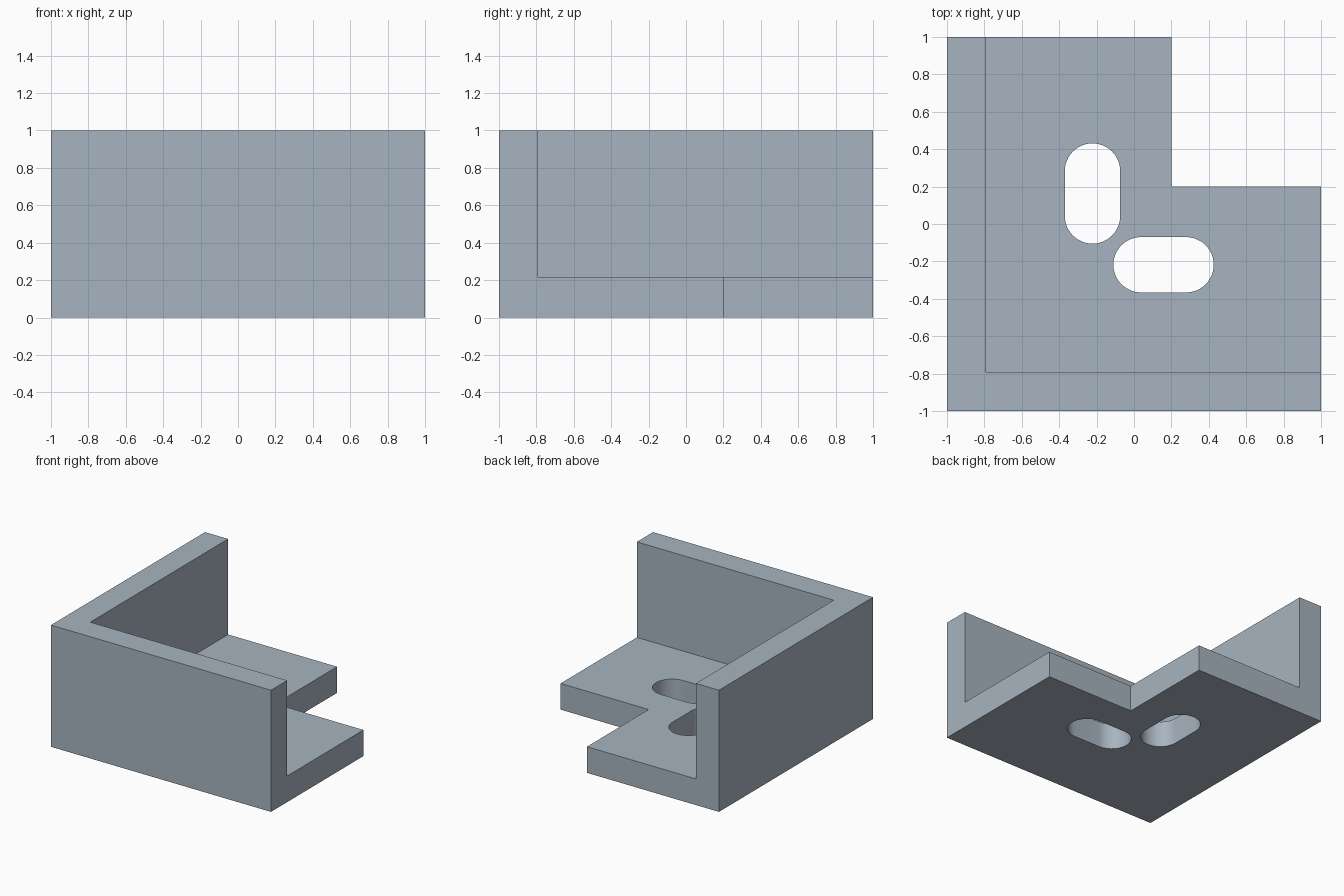
import bpy, bmesh, math

if "Cube" in bpy.data.objects:
    bpy.data.objects.remove(bpy.data.objects["Cube"])

WALL = -0.79      # inner face of both walls
FLOOR = 0.215     # top of the base plate

steel = bpy.data.materials.new("blue_grey_steel")
steel.diffuse_color = (0.39, 0.455, 0.525, 1)
steel.use_nodes = True
steel.node_tree.nodes["Principled BSDF"].inputs["Base Color"].default_value = steel.diffuse_color


def prism(name, outline, z0, z1):
    """Extrude a counter-clockwise outline from z0 to z1."""
    bm = bmesh.new()
    base = bm.faces.new([bm.verts.new((x, y, z0)) for x, y in outline])
    top = bmesh.ops.extrude_face_region(bm, geom=[base])["geom"]
    bmesh.ops.translate(bm, vec=(0, 0, z1 - z0),
                        verts=[v for v in top if isinstance(v, bmesh.types.BMVert)])
    bmesh.ops.recalc_face_normals(bm, faces=bm.faces)
    mesh = bpy.data.meshes.new(name)
    bm.to_mesh(mesh)
    bm.free()
    mesh.materials.append(steel)
    obj = bpy.data.objects.new(name, mesh)
    bpy.context.collection.objects.link(obj)
    return obj


def rect(x0, y0, x1, y1):
    return [(x0, y0), (x1, y0), (x1, y1), (x0, y1)]


def slot(cx, cy, half, r, upright, n=24):
    """Rounded slot outline: two half circles joined by straight sides."""
    pts = []
    for end, start in ((half, -math.pi / 2), (-half, math.pi / 2)):
        for i in range(n + 1):
            a = start + math.pi * i / n
            pts.append((end + r * math.cos(a), r * math.sin(a)))
    if upright:
        pts = [(-y, x) for x, y in pts]
    return [(cx + x, cy + y) for x, y in pts]


# Solid block that becomes the corner bracket
bracket = prism("corner_bracket", rect(-1, -1, 1, 1), 0, 1)

# Space above the base plate, notched corner, and the two mounting slots
cutters = [
    prism("wall_cutter", rect(WALL, WALL, 1.5, 1.5), FLOOR, 1.5),
    prism("notch_cutter", rect(0.2, 0.2, 1.6, 1.6), -0.5, 0.8),
    prism("upright_slot_cutter", slot(-0.222, 0.163, 0.12, 0.148, True), -0.4, 0.6),
    prism("cross_slot_cutter", slot(0.158, -0.218, 0.12, 0.148, False), -0.4, 0.6),
]
bpy.context.view_layer.objects.active = bracket
bracket.select_set(True)
for cutter in cutters:
    cutter.hide_render = True
    mod = bracket.modifiers.new(cutter.name, 'BOOLEAN')
    mod.operation = 'DIFFERENCE'
    mod.solver = 'EXACT'
    mod.object = cutter
    bpy.ops.object.modifier_apply(modifier=mod.name)
for cutter in cutters:
    bpy.data.objects.remove(cutter)

# Smooth slot walls, crisp edges everywhere else
bpy.ops.object.shade_smooth_by_angle(angle=math.radians(30))
